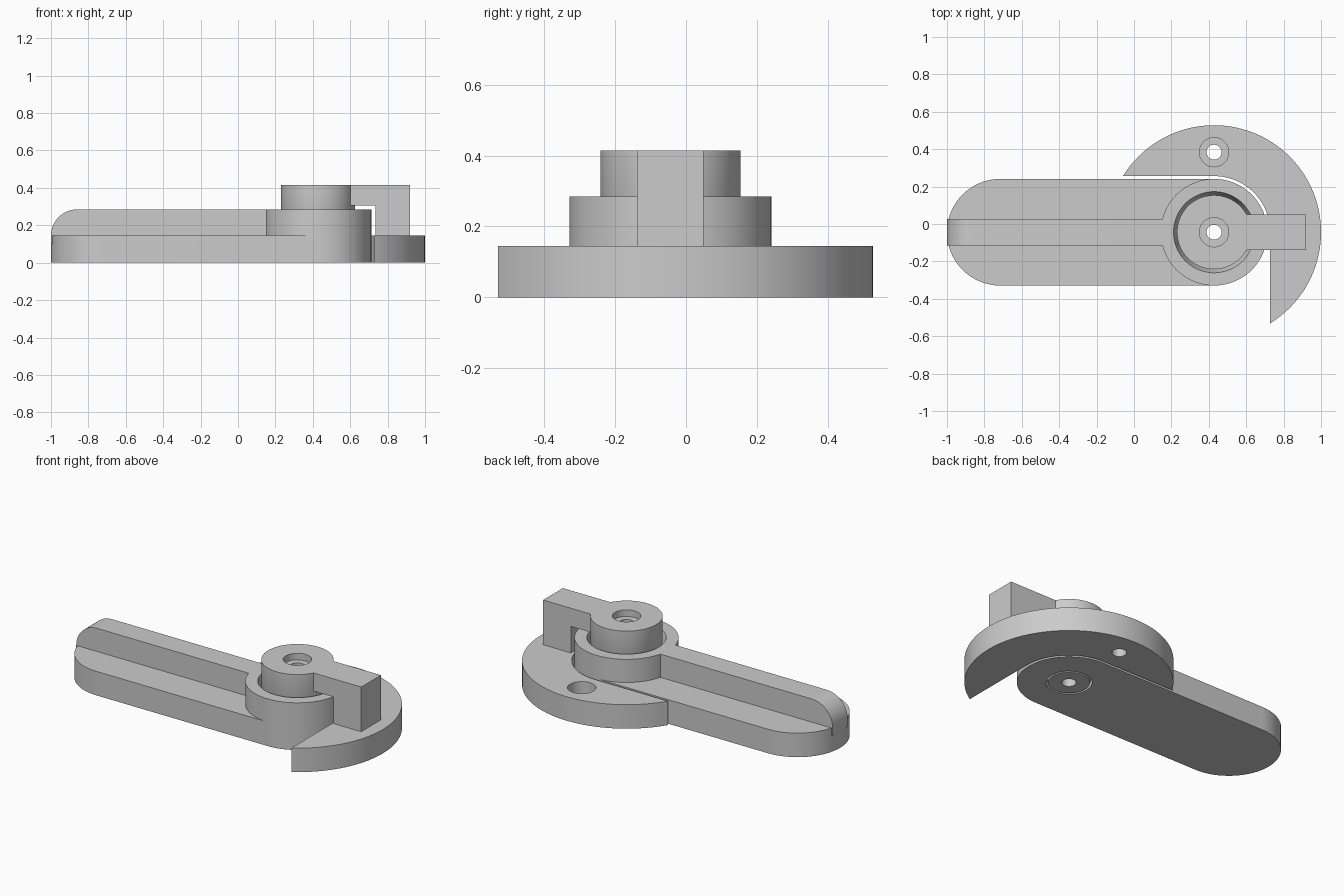
import bpy, bmesh
from math import sin, cos, pi, atan2

if "Cube" in bpy.data.objects:
    bpy.data.objects.remove(bpy.data.objects["Cube"])

PX, PY = 0.428, -0.044      # pivot axis
PLATE = 0.145               # thickness of both plates
HUB_R, HUB_TOP = 0.285, 0.285
DISC_R, CLEAR_R = 0.572, 0.30
TOP = 0.415
SEG = 96

grey = bpy.data.materials.new("plain grey")
grey.use_nodes = True
grey.diffuse_color = (0.6, 0.6, 0.6, 1)
grey.node_tree.nodes["Principled BSDF"].inputs["Base Color"].default_value = (0.6, 0.6, 0.6, 1)


def arc(cx, cy, r, a0, a1, n):
    return [(cx + r * cos(a0 + (a1 - a0) * i / n),
             cy + r * sin(a0 + (a1 - a0) * i / n)) for i in range(n + 1)]


def loft(name, loops):
    """Solid skinned through equal-length loops, capped at both ends."""
    bm = bmesh.new()
    rows = [[bm.verts.new(p) for p in loop] for loop in loops]
    n = len(rows[0])
    for a, b in zip(rows, rows[1:]):
        for i in range(n):
            j = (i + 1) % n
            bm.faces.new((a[i], a[j], b[j], b[i]))
    bm.faces.new(rows[0][::-1])
    bm.faces.new(rows[-1])
    bmesh.ops.recalc_face_normals(bm, faces=bm.faces)
    mesh = bpy.data.meshes.new(name)
    bm.to_mesh(mesh)
    bm.free()
    ob = bpy.data.objects.new(name, mesh)
    bpy.context.collection.objects.link(ob)
    return ob


def prism(name, outline, z0, z1):
    return loft(name, [[(x, y, z) for x, y in outline] for z in (z0, z1)])


def side_prism(name, profile, half):
    """Extrude an x-z profile across the pivot line."""
    return loft(name, [[(x, PY + s * half, z) for x, z in profile] for s in (-1, 1)])


def turned(name, rings, cy=PY):
    """Round solid from (radius, height) steps."""
    return loft(name, [[(x, y, z) for x, y in arc(PX, cy, r, 0, 2 * pi, SEG)[:-1]]
                       for r, z in rings])


def combine(ob, tool, operation):
    mod = ob.modifiers.new("combine", 'BOOLEAN')
    mod.operation, mod.solver, mod.object = operation, 'EXACT', tool
    bpy.ops.object.select_all(action='DESELECT')
    ob.select_set(True)
    bpy.context.view_layer.objects.active = ob
    bpy.ops.object.modifier_apply(modifier=mod.name)
    bpy.data.objects.remove(tool)


def finish(ob):
    ob.data.materials.clear()
    ob.data.materials.append(grey)
    bpy.ops.object.select_all(action='DESELECT')
    ob.select_set(True)
    bpy.context.view_layer.objects.active = ob
    bpy.ops.object.shade_smooth_by_angle(angle=0.5)


# Lever: round-ended plate, hub and rounded grip ridge
left = -1 + HUB_R
outline = (arc(PX, PY, HUB_R, -pi / 2, pi / 2, SEG // 2)
           + arc(left, PY, HUB_R, pi / 2, 3 * pi / 2, SEG // 2))
lever = prism("lever", outline, 0, PLATE)
combine(lever, turned("hub", [(HUB_R, 0.07), (HUB_R, HUB_TOP)]), 'UNION')
fillet = HUB_TOP - PLATE
ridge = ([(-1, 0.1), (PX - 0.22, 0.1), (PX - 0.22, HUB_TOP)]
         + arc(-1 + fillet, PLATE, fillet, pi / 2, pi, 20))
combine(lever, side_prism("grip_ridge", ridge, 0.072), 'UNION')
# Tapered bore through the hub
combine(lever, turned("bore", [(0.110, -0.05), (0.233, 0.335)]), 'DIFFERENCE')
finish(lever)

# Base: disc sector with clearance around the lever
tip = atan2(CLEAR_R, -(DISC_R ** 2 - CLEAR_R ** 2) ** 0.5)
sector = (arc(PX, PY, DISC_R, pi / 2 - tip, tip, SEG)
          + arc(PX, PY, CLEAR_R, pi / 2, 0, SEG // 4))
base = prism("base_plate", sector, 0, PLATE)

# Overhanging arm that carries the pivot pin
arm = [(PX + 0.1, TOP), (PX + 0.1, 0.305), (PX + 0.306, 0.305),
       (PX + 0.306, 0.07), (0.92, 0.07), (0.92, TOP)]
combine(base, side_prism("arm", arm, 0.094), 'UNION')
pin = turned("pivot_pin", [(0.115, 0), (0.198, 0.26), (0.198, TOP)])
combine(base, pin, 'UNION')

# Counterbored screw holes
for cy, seat in ((PY, TOP - 0.04), (0.384, PLATE - 0.08)):
    hole = turned("screw_hole", [(0.04, -0.05), (0.04, seat), (0.078, seat), (0.078, 0.5)], cy)
    combine(base, hole, 'DIFFERENCE')
finish(base)
